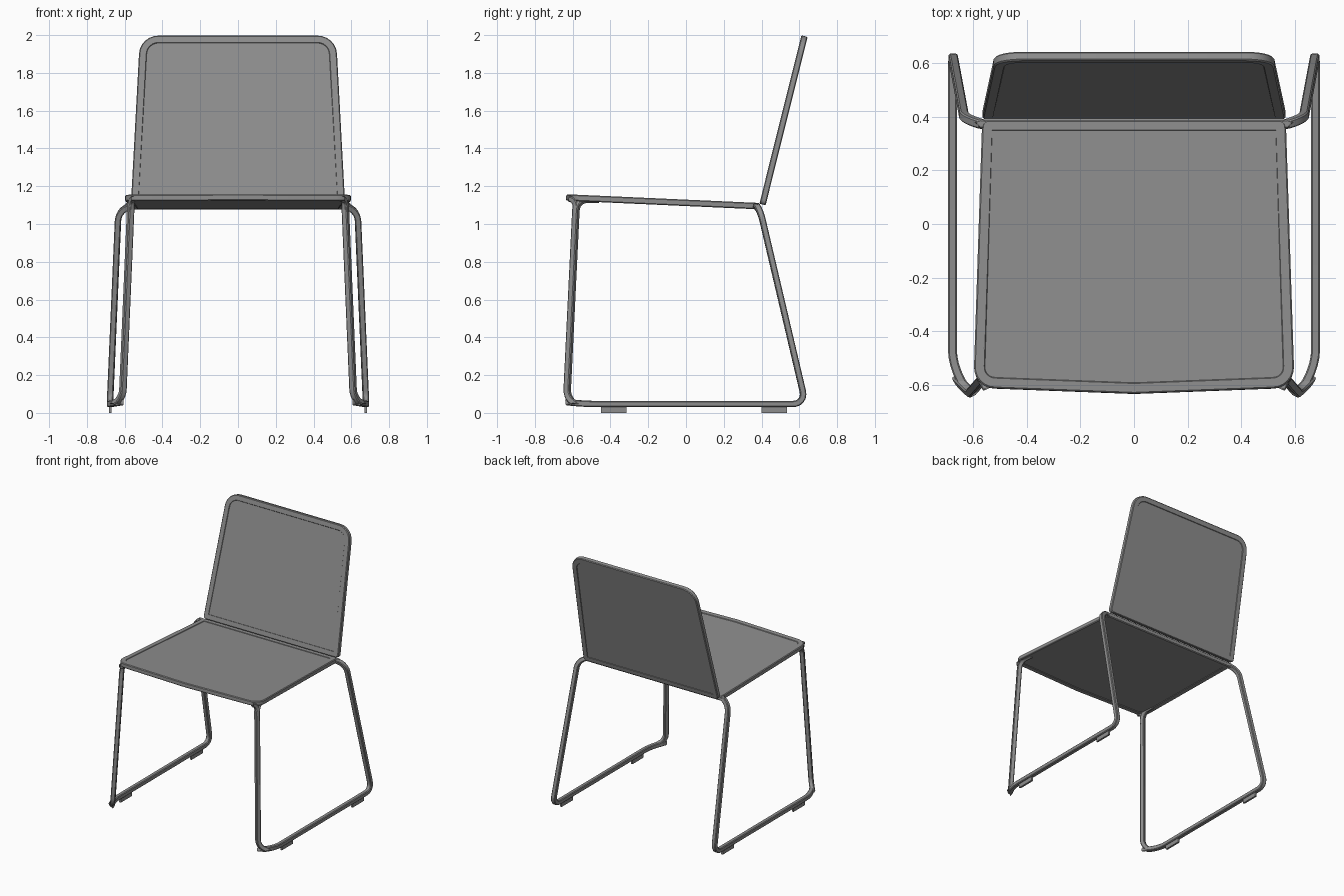
import bpy, bmesh, math
from mathutils import Vector, Matrix

cube = bpy.data.objects.get("Cube")
if cube:
    bpy.data.objects.remove(cube, do_unlink=True)

GREY = (0.27, 0.27, 0.27, 1)
grey = bpy.data.materials.new("mid grey")
grey.use_nodes = True
grey.diffuse_color = GREY
grey.node_tree.nodes["Principled BSDF"].inputs["Base Color"].default_value = GREY


def add_object(name, bm, mirror=False):
    bmesh.ops.recalc_face_normals(bm, faces=bm.faces)
    mesh = bpy.data.meshes.new(name)
    bm.to_mesh(mesh)
    bm.free()
    mesh.materials.append(grey)
    obj = bpy.data.objects.new(name, mesh)
    bpy.context.collection.objects.link(obj)
    if mirror:
        obj.modifiers.new("Mirror", "MIRROR").use_clip = True
    bpy.ops.object.select_all(action="DESELECT")
    obj.select_set(True)
    bpy.context.view_layer.objects.active = obj
    bpy.ops.object.shade_smooth_by_angle(angle=math.radians(30))
    return obj


def rounded(corners, closed=False, steps=6):
    """Replace each (point, radius) corner with a smooth bend."""
    result, count = [], len(corners)
    for i, (point, radius) in enumerate(corners):
        p = Vector(point)
        if radius == 0 or (not closed and i in (0, count - 1)):
            result.append(p)
            continue
        before = Vector(corners[i - 1][0]) - p
        after = Vector(corners[(i + 1) % count][0]) - p
        a, b = p + before.normalized() * radius, p + after.normalized() * radius
        for s in range(steps + 1):
            t = s / steps
            # weighted bend, close to a circular arc
            w = ((1 - t) ** 2, 1.5 * t * (1 - t), t * t)
            result.append((a * w[0] + p * w[1] + b * w[2]) / sum(w))
    return result


def sweep(name, path, half, chamfer):
    """Chamfered square bar along a path, mirrored in x."""
    bm = bmesh.new()
    c = half - chamfer
    profile = [(half, -c), (half, c), (c, half), (-c, half),
               (-half, c), (-half, -c), (-c, -half), (c, -half)]
    rings, normal, old = [], Vector((0, 0, 1)), Vector((1, 0, 0))
    for i, p in enumerate(path):
        ahead = (path[min(i + 1, len(path) - 1)] - p).normalized()
        behind = (p - path[max(i - 1, 0)]).normalized()
        tangent = (ahead + behind).normalized()
        normal = old.rotation_difference(tangent) @ normal
        side = tangent.cross(normal)
        rings.append([bm.verts.new(p + normal * u + side * v) for u, v in profile])
        old = tangent
    for a, b in zip(rings, rings[1:]):
        for k in range(len(profile)):
            m = (k + 1) % len(profile)
            bm.faces.new((a[k], a[m], b[m], b[k]))
    bm.faces.new(rings[-1])
    return add_object(name, bm, mirror=True)


def panel(name, corners, thickness, rim, matrix):
    """Slab with a raised rim around a slightly recessed panel on both sides."""
    bm = bmesh.new()
    verts = [bm.verts.new((p.x, p.y, -thickness / 2)) for p in rounded(corners, True)]
    base = bm.faces.new(verts)
    extruded = bmesh.ops.extrude_face_region(bm, geom=[base])["geom"]
    lid = [g for g in extruded if isinstance(g, bmesh.types.BMFace)]
    bmesh.ops.translate(bm, vec=(0, 0, thickness),
                        verts=[g for g in extruded if isinstance(g, bmesh.types.BMVert)])
    bmesh.ops.recalc_face_normals(bm, faces=bm.faces)
    caps = [base] + lid
    for cap in caps:
        bmesh.ops.inset_region(bm, faces=[cap], thickness=0.005, depth=0)
        bmesh.ops.inset_region(bm, faces=[cap], thickness=rim, depth=0)
        bmesh.ops.inset_region(bm, faces=[cap], thickness=0.003, depth=-0.004)
    # soften the outer edge
    bmesh.ops.transform(bm, matrix=Matrix.Scale(0.7, 4, (0, 0, 1)),
                        space=Matrix.Identity(4),
                        verts=[v for v in bm.verts
                               if any(abs(f.normal.z) < 0.1 and f.calc_area() > 0.0001
                                      and abs(v.co.z) > 0.4 * thickness
                                      for f in v.link_faces)
                               and len(v.link_edges) == 4
                               and any(len(e.link_faces) == 2
                                       and e.calc_length() > 0.9 * thickness
                                       and abs(e.verts[0].co.z - e.verts[1].co.z) > 0.9 * thickness
                                       for e in v.link_edges)])
    bmesh.ops.transform(bm, matrix=matrix, verts=bm.verts)
    return add_object(name, bm)


# Seat, tilted slightly down toward the back
seat_tilt = math.atan2(-0.045, 1)
panel("seat",
      [((-0.600, -0.612, 0), 0.08), ((0, -0.635, 0), 0), ((0.600, -0.612, 0), 0.08),
       ((0.567, 0.388, 0), 0.025), ((-0.567, 0.388, 0), 0.025)],
      0.034, 0.033,
      Matrix.Translation((0, 0, 1.112)) @ Matrix.Rotation(seat_tilt, 4, "X"))

# Backrest, leaning back from the rear of the seat
lean = math.atan2(0.89, 0.222)
panel("backrest",
      [((-0.567, 0, 0), 0.025), ((0.567, 0, 0), 0.025),
       ((0.519, 0.919, 0), 0.10), ((-0.519, 0.919, 0), 0.10)],
      0.034, 0.033,
      Matrix.Translation((0, 0.405, 1.103)) @ Matrix.Rotation(lean, 4, "X"))

# Sled frame: rear crossbar, rear leg, floor rail and front leg in one bar
frame_path = rounded([
    ((0, 0.371, 1.095), 0), ((0.56, 0.371, 1.095), 0.02),
    ((0.632, 0.388, 1.094), 0.08),
    ((0.678, 0.634, 0.047), 0.07), ((0.678, -0.560, 0.047), 0.09),
    ((0.612, -0.632, 0.058), 0.07),
    ((0.566, -0.580, 1.133), 0.06), ((0.562, -0.46, 1.130), 0)])
sweep("sled_frame", frame_path, 0.0165, 0.005)

# Flared brackets joining the front legs to the seat rim
brace_path = rounded([((0.55, -0.615, 1.133), 0), ((0.565, -0.583, 1.128), 0.03),
                      ((0.568, -0.583, 1.04), 0)])
sweep("front_leg_bracket", brace_path, 0.015, 0.005)

# Floor glides under the rails
for name, y in (("front_glide", -0.382), ("rear_glide", 0.468)):
    bm = bmesh.new()
    bmesh.ops.create_cube(bm, size=1, matrix=Matrix.Translation((0.677, y, 0.018))
                          @ Matrix.Diagonal((0.014, 0.135, 0.036, 1)))
    add_object(name, bm, mirror=True)
